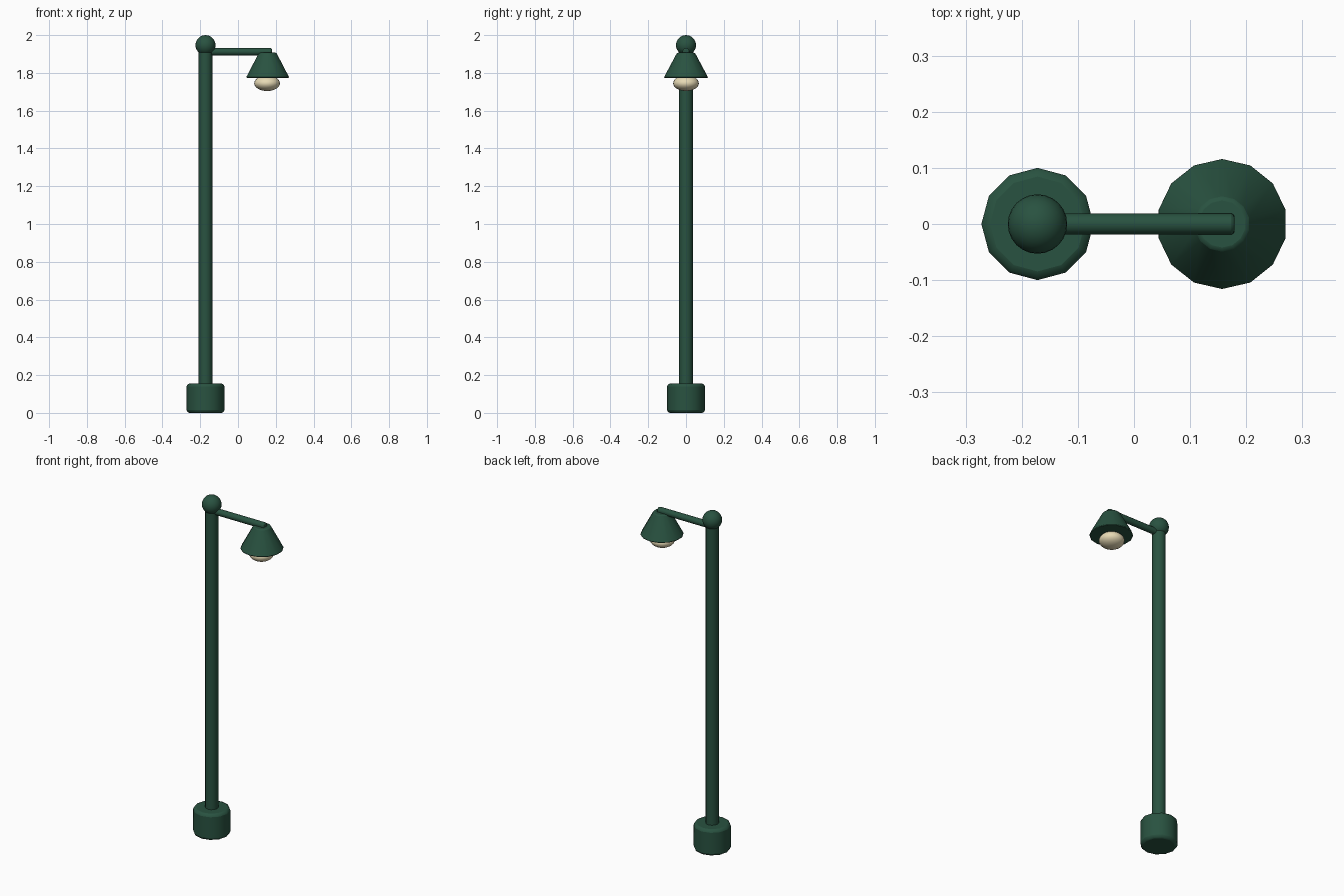
import bpy, math

if "Cube" in bpy.data.objects:
    bpy.data.objects.remove(bpy.data.objects["Cube"])

POLE_X, LAMP_X = -0.172, 0.157


def material(name, color):
    m = bpy.data.materials.new(name)
    m.diffuse_color = color
    m.use_nodes = True
    m.node_tree.nodes["Principled BSDF"].inputs["Base Color"].default_value = m.diffuse_color
    return m


green = material("green_paint", (0.022, 0.085, 0.052, 1))
cream = material("cream_glass", (0.80, 0.70, 0.46, 1))


def finish(name, mat, bevel=0, angle=40):
    ob = bpy.context.object
    ob.name = name
    ob.data.materials.append(mat)
    if bevel:
        b = ob.modifiers.new("rounded_rims", 'BEVEL')
        b.width = bevel
        b.segments = 2
        b.limit_method = 'ANGLE'
        b.angle_limit = math.radians(50)
    bpy.ops.object.shade_smooth_by_angle(angle=math.radians(angle))
    return ob


def tapered(name, sides, r1, r2, z1, z2, x, bevel):
    bpy.ops.mesh.primitive_cone_add(vertices=sides, radius1=r1, radius2=r2,
                                    depth=z2 - z1, location=(x, 0, (z1 + z2) / 2))
    return finish(name, green, bevel)


def ball(name, mat, radii, x, z):
    bpy.ops.mesh.primitive_uv_sphere_add(segments=24, ring_count=14, radius=1,
                                         location=(x, 0, z))
    bpy.context.object.scale = radii
    bpy.ops.object.transform_apply(location=False, rotation=False, scale=True)
    return finish(name, mat)


# Foot, post and finial
tapered("base", 12, 0.1, 0.1, 0, 0.155, POLE_X, 0.015)
tapered("post", 12, 0.036, 0.036, 0.14, 1.94, POLE_X, 0.004)
ball("finial", green, (0.053, 0.053, 0.053), POLE_X, 1.947)

# Horizontal arm
x1, x2 = POLE_X, 0.179
bpy.ops.mesh.primitive_cylinder_add(vertices=12, radius=0.019, depth=x2 - x1,
                                    location=((x1 + x2) / 2, 0, 1.912),
                                    rotation=(0, math.pi / 2, 0))
finish("arm", green, 0.006)

# Lamp shade and bulb
tapered("lamp_shade", 14, 0.118, 0.047, 1.774, 1.907, LAMP_X, 0.005)
ball("bulb", cream, (0.068, 0.068, 0.041), LAMP_X - 0.003, 1.745)
